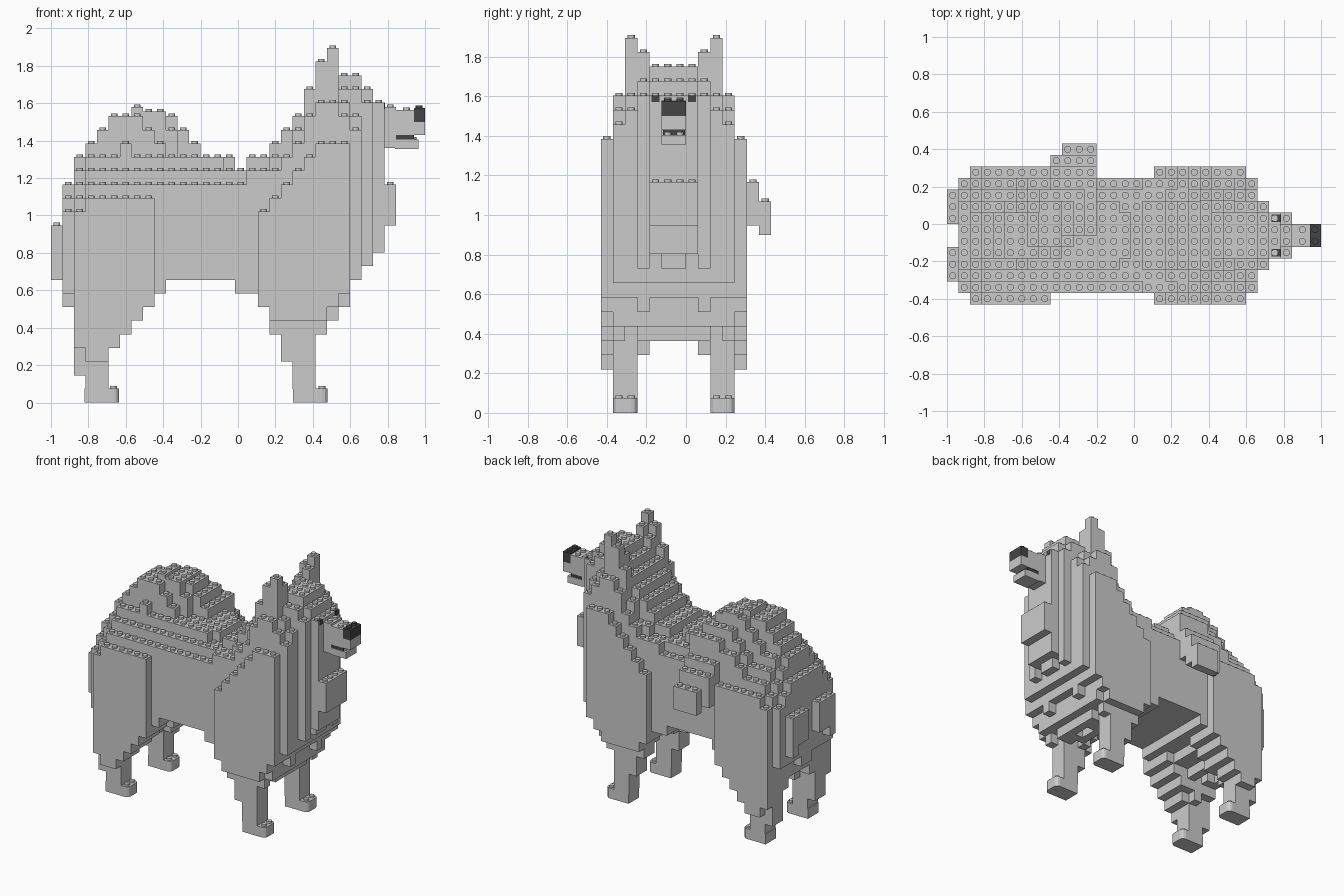
import bpy, bmesh, math, random

if "Cube" in bpy.data.objects:
    bpy.data.objects.remove(bpy.data.objects["Cube"])

random.seed(4)
P, PLATE, STUD = 0.0615, 0.0243, 0.0135     # stud pitch, plate height, stud height
X0, Y0 = -1.0, -0.4305                      # corner of the brick grid
cells = {}                                  # (i, j, k) -> part name


def lerp(pts, x):
    if x <= pts[0][0]:
        return pts[0][1]
    for (xa, za), (xb, zb) in zip(pts, pts[1:]):
        if x <= xb:
            return za + (zb - za) * (x - xa) / (xb - xa)
    return pts[-1][1]


def cx(i):
    return X0 + (i + 0.5) * P


def column(part, i, j, z0, z1, snap=3):
    """Stack plates from z0 to z1, ends rounded to whole bricks."""
    a = round(z0 / PLATE / snap) * snap
    b = round(z1 / PLATE / snap) * snap
    for k in range(a, b):
        cells.setdefault((i, j, k), part)


def rows(r):
    """Mirrored pair of rows, r steps out from the body's middle."""
    return (5 - r, 6 + r)


def slab(r, x0, x1, top, bottom):
    for i in range(33):
        x = cx(i)
        if x0 < x < x1:
            ragged = random.choice((0, 0, 0.073)) if r < 4 and abs(x + .2) > .35 else 0
            for j in rows(r):
                zb, zt = lerp(bottom, x) + ragged, lerp(top, x)
                if x > 0.45 and zt > 1.35:
                    column("torso", i, j, zb, 1.31)
                    column("head", i, j, 1.31, zt)
                else:
                    column("torso", i, j, zb, zt)


# Ears: stepped towers on the outer side of the head
for r, i, z in ((3, 22, 1.65), (3, 23, 1.80), (3, 24, 1.895), (2, 23, 1.74),
                (2, 24, 1.82), (1, 24, 1.76)):
    for j, side in zip(rows(r), ("right", "left")):
        column(side + "_ear", i, j, 1.6, z)

# Curled tail over the back, leaning to +y and hanging over the flank
arc = [(-.93, 1.18), (-.82, 1.36), (-.7, 1.47), (-.6, 1.54), (-.55, 1.57), (-.4, 1.56), (-.3, 1.47), (-.2, 1.38)]
mid = [(-.9, -.06), (-.62, -.06), (-.45, 0), (-.2, .1)]
for i in range(2, 13):
    for j in range(3, 12):
        x, d = cx(i), Y0 + (j + 0.5) * P - lerp(mid, cx(i))
        z = lerp(arc, x) - (2 if d > 0 else 3) * max(0, abs(d) - 0.1)
        if z > 1.2:
            column("tail", i, j, 1.16, z, 1 if z > 1.53 else 3)
for i in range(9, 13):
    column("tail", i, 11, 1.02, 1.24)
    column("tail", i, 12, 0.95, 1.17)
for i in range(10, 13):
    column("tail", i, 13, 0.9, 1.08, 1)

# Torso, neck and head: one vertical slab per row, from outside to the middle
slab(5, -.88, -.47, [(-.88, 1.02), (-.8, 1.09), (-.49, 1.1)],
     [(-.88, .3), (-.8, .23), (-.7, .23), (-.6, .37), (-.49, .48)])
slab(5, .12, .6, [(.12, 1.02), (.3, 1.17), (.4, 1.33), (.5, 1.41), (.56, 1.41), (.6, 1.33)],
     [(.12, .53), (.25, .43), (.42, .43), (.5, .52), (.6, .63)])
flank = [(-1, .68), (-.94, .68), (-.9, .53), (-.86, .15), (-.7, .22), (-.6, .36), (-.46, .5),
         (-.36, .64), (-.06, .65), (-.03, .59), (.06, .58), (.15, .53), (.19, .34), (.28, .23), (.42, .3),
         (.48, .42), (.54, .5), (.6, .6), (.69, .7)]
slab(4, -.94, .66, [(-.94, .96), (-.86, 1.05), (-.78, 1.16), (0, 1.16), (.03, 1.24), (.2, 1.24), (.3, 1.34),
                    (.37, 1.5), (.48, 1.6), (.55, 1.55), (.6, 1.5), (.66, 1.42)], flank)
slab(3, -1, .69, [(-.95, .97), (-.9, 1.15), (-.8, 1.23), (.1, 1.24), (.2, 1.3), (.3, 1.38), (.36, 1.52),
                  (.4, 1.62), (.6, 1.6), (.69, 1.5)], flank)
slab(2, -1, .72, [(-.95, .97), (-.9, 1.17), (-.82, 1.28), (-.1, 1.3), (0, 1.25), (.2, 1.35), (.32, 1.5),
                  (.4, 1.65), (.5, 1.7), (.6, 1.7), (.72, 1.6)],
     [(-1, .68), (-.92, .53), (-.85, .35), (-.7, .3), (-.6, .38), (-.4, .6), (-.34, .65), (-.06, .65),
      (.1, .55), (.2, .42), (.4, .33), (.5, .42), (.6, .6), (.72, .75)])
core_top = [(-.97, .97), (-.9, 1.2), (-.84, 1.31), (-.1, 1.31), (0, 1.25), (.15, 1.33), (.3, 1.48),
            (.4, 1.65), (.5, 1.74), (.62, 1.74), (.7, 1.68), (.775, 1.58)]
core_low = [(-1, .68), (-.92, .55), (-.8, .42), (-.65, .42), (-.4, .63), (-.06, .65), (.1, .58), (.3, .4),
            (.45, .4), (.55, .52), (.7, .75), (.775, .82)]
slab(1, -1, .785, core_top, core_low)
slab(0, -.94, .785, core_top, core_low)

# Chest tuft and muzzle root
for r in (0, 1):
    for j in rows(r):
        column("chest_tuft", 29, j, .96, 1.19)
for j in rows(0):
    column("head", 29, j, 1.35, 1.57, 1)

# Legs: two studs square, running up into the body
for name, i0 in (("front", 21), ("hind", 3)):
    for r in (3, 4):
        for j, side in zip(rows(r), ("right", "left")):
            for i in (i0, i0 + 1):
                column(f"{name}_{side}_leg", i, j, 0.07, 0.65)


def add_stud(bm, x, y, z, n=12):
    ring = [(x + .3 * P * math.cos(2 * math.pi * a / n), y + .3 * P * math.sin(2 * math.pi * a / n))
            for a in range(n)]
    lo = [bm.verts.new((u, v, z)) for u, v in ring]
    hi = [bm.verts.new((u, v, z + STUD)) for u, v in ring]
    bm.faces.new(hi)
    for a in range(n):
        b = (a + 1) % n
        bm.faces.new((lo[a], lo[b], hi[b], hi[a]))


def finish(name, bm, colour=None):
    me = bpy.data.meshes.new(name)
    bm.to_mesh(me)
    bm.free()
    ob = bpy.data.objects.new(name, me)
    bpy.context.collection.objects.link(ob)
    if colour:
        mat = bpy.data.materials.get("dark") or bpy.data.materials.new("dark")
        mat.diffuse_color = colour
        mat.use_nodes = True
        mat.node_tree.nodes["Principled BSDF"].inputs["Base Color"].default_value = mat.diffuse_color
        me.materials.append(mat)
    return ob


# Skin every brick part: only outward faces, with a stud on each open top
SIDES = {(1, 0, 0): ((1, 0, 0), (1, 1, 0), (1, 1, 1), (1, 0, 1)),
         (-1, 0, 0): ((0, 1, 0), (0, 0, 0), (0, 0, 1), (0, 1, 1)),
         (0, 1, 0): ((1, 1, 0), (0, 1, 0), (0, 1, 1), (1, 1, 1)),
         (0, -1, 0): ((0, 0, 0), (1, 0, 0), (1, 0, 1), (0, 0, 1)),
         (0, 0, 1): ((0, 0, 1), (1, 0, 1), (1, 1, 1), (0, 1, 1)),
         (0, 0, -1): ((0, 1, 0), (1, 1, 0), (1, 0, 0), (0, 0, 0))}
for part in sorted(set(cells.values())):
    bm, cache = bmesh.new(), {}
    for (i, j, k), owner in cells.items():
        if owner != part:
            continue
        for d, quad in SIDES.items():
            if (i + d[0], j + d[1], k + d[2]) in cells:
                continue
            vs = []
            for a, b, c in quad:
                key = (i + a, j + b, k + c)
                if key not in cache:
                    cache[key] = bm.verts.new((X0 + key[0] * P, Y0 + key[1] * P, key[2] * PLATE))
                vs.append(cache[key])
            bm.faces.new(vs)
            if d[2] == 1:
                add_stud(bm, cx(i), Y0 + (j + .5) * P, (k + 1) * PLATE)
    finish(part, bm)


def box(name, x0, x1, y0, y1, z0, z1, colour=None, studs=(), bevel=0):
    bm = bmesh.new()
    bmesh.ops.create_cube(bm, size=1)
    for v in bm.verts:
        v.co = ((x0 + x1) / 2 + v.co.x * (x1 - x0), (y0 + y1) / 2 + v.co.y * (y1 - y0),
                (z0 + z1) / 2 + v.co.z * (z1 - z0))
    if bevel:   # round off the two front upright edges
        edges = [e for e in bm.edges if all(abs(v.co.x - x1) < 1e-5 for v in e.verts)
                 and abs(e.verts[0].co.z - e.verts[1].co.z) > 1e-5]
        bmesh.ops.bevel(bm, geom=edges, offset=bevel, segments=3, profile=.5, affect='EDGES')
    for x, y in studs:
        add_stud(bm, x, y, z1)
    finish(name, bm, colour)


# Muzzle, jaw, nose and eyes
MY = Y0 + 6 * P
DARK = (.06, .06, .06, 1)
ys = (MY - P / 2, MY + P / 2)
box("muzzle", .84, .94, MY - P, MY + P, 1.43, 1.565, studs=[(.9, y) for y in ys])
box("muzzle_tip", .94, 1.0, MY - P, MY + P, 1.43, 1.5)
box("nose", .94, 1.0, MY - P, MY + P, 1.5, 1.575, DARK, [(.968, y) for y in ys])
box("lower_jaw", .84, .965, MY - P, MY + P, 1.355, 1.405, studs=[(.935, y) for y in ys])
box("mouth", .84, .94, MY - P * .9, MY + P * .9, 1.4, 1.44, DARK)
for s, side in ((-1, "right"), (1, "left")):
    y = MY + s * 1.5 * P
    box(side + "_eye", .735, .785, y - .02, y + .02, 1.57, 1.605, DARK)

# Paws: rounded bricks reaching forward of each leg, with toe studs
for name, x in (("front", .295), ("hind", -.82)):
    for s, side in ((-1, "right"), (1, "left")):
        y = MY + s * 4 * P
        box(f"{name}_{side}_paw", x, x + 3 * P, y - P, y + P, 0, .075, bevel=.03,
            studs=[(x + 2.5 * P, y - P / 2), (x + 2.5 * P, y + P / 2)])
